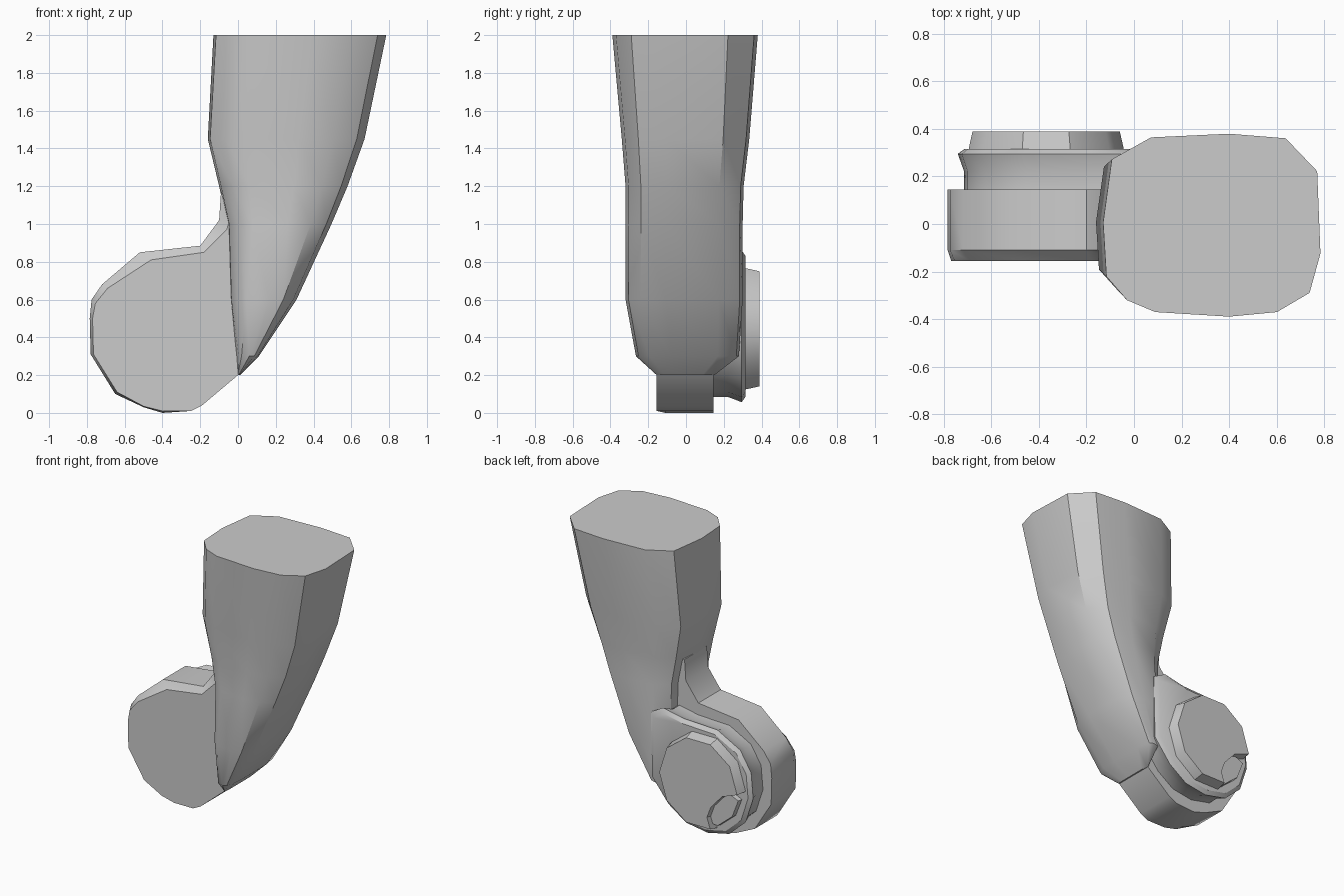
import bpy, bmesh, math

if "Cube" in bpy.data.objects:
    bpy.data.objects.remove(bpy.data.objects["Cube"])


def loft(name, rings, angle=35):
    """Skin equal-length closed rings and cap both ends."""
    bm = bmesh.new()
    rows = [[bm.verts.new(p) for p in r] for r in rings]
    n = len(rows[0])
    for a, b in zip(rows, rows[1:]):
        for i in range(n):
            j = (i + 1) % n
            bm.faces.new((a[i], a[j], b[j], b[i]))
    bm.faces.new(rows[0][::-1])
    bm.faces.new(rows[-1])
    bmesh.ops.recalc_face_normals(bm, faces=bm.faces[:])
    bmesh.ops.triangulate(bm, faces=[f for f in bm.faces if len(f.verts) > 4])
    mesh = bpy.data.meshes.new(name)
    bm.to_mesh(mesh)
    bm.free()
    ob = bpy.data.objects.new(name, mesh)
    bpy.context.collection.objects.link(ob)
    bpy.ops.object.select_all(action='DESELECT')
    ob.select_set(True)
    bpy.context.view_layer.objects.active = ob
    bpy.ops.object.shade_smooth_by_angle(angle=math.radians(angle))
    return ob


def layer(profile, y, s=1.0, c=(-0.38, 0.44)):
    """Place an x-z profile at depth y, scaled about the scroll centre."""
    return [(c[0] + (x - c[0]) * s, y, c[1] + (z - c[1]) * s) for x, z in profile]


# Curved arm: one rounded-rectangle outline scaled to each level
outline = [(-1, .03), (-.97, -.56), (-.78, -.82), (-.52, -.95), (.16, -1),
           (.6, -.95), (.9, -.74), (1, -.31), (.97, .59), (.68, .95),
           (.16, 1), (-.56, .96), (-.92, .72)]
levels = [  # z, left, right, front, back
    (2.00, -.13, .785, -.39, .38), (1.45, -.16, .67, -.34, .335),
    (1.20, -.10, .58, -.32, .305), (1.00, -.055, .495, -.32, .30),
    (0.60, -.04, .31, -.32, .30), (0.30, -.01, .11, -.265, .28),
    (0.20, -.005, .01, -.155, .15)]
loft("curved_arm", [[((a + b) / 2 + u * (b - a) / 2, (f + k) / 2 + v * (k - f) / 2, z)
                     for u, v in outline] for z, a, b, f, k in levels])

# Main scroll disc, flowing up a neck into the arm
disc = [(.02, 1.15), (-.09, 1.17), (-.10, 1.02), (-.20, .885), (-.52, .85), (-.72, .68),
        (-.775, .60), (-.785, .50), (-.78, .31), (-.65, .10), (-.50, .03),
        (-.40, .0), (-.25, .01), (-.19, .04), (0, .2), (.03, .25), (.08, .5), (.05, .9)]
front = [(.02, 1.06), (-.035, 1.05), (-.06, .97), (-.18, .85), (-.46, .81), (-.69, .66),
         (-.755, .58), (-.77, .50), (-.765, .31), (-.64, .11), (-.50, .035),
         (-.40, .01), (-.25, .01), (-.19, .04), (0, .2), (.03, .25), (.08, .5), (.05, .9)]
loft("scroll_disc", [layer(front, -.155), layer(disc, -.11), layer(disc, .145)])

# Second scroll turn with a waisted rim, joined to the arm
turn = [(.04, .78), (-.05, .83), (-.20, .80), (-.45, .79), (-.62, .70), (-.70, .57), (-.715, .40),
        (-.66, .23), (-.54, .12), (-.38, .085), (-.22, .11), (-.09, .20), (.03, .35)]
loft("scroll_turn", [layer(turn, .13), layer(turn, .22), layer(turn, .295, 1.08),
                     layer(turn, .315, 1.0)])

# End cap with a notch where the scroll curls inwards
angles = [180 - 36 * i for i in range(9)]
cap = [(-.37 + .31 * math.cos(math.radians(a)), .445 + .32 * math.sin(math.radians(a)))
       for a in angles]
cap += [(-.44, .22), (-.47, .30), (-.56, .40)]
loft("scroll_end", [layer(cap, .29, 1.07), layer(cap, .335, 1.04), layer(cap, .39)])

# Sloping lip inside the notch
lip = [(-.44, .32), (-.58, .42), (-.67, .38), (-.62, .25), (-.50, .15), (-.42, .16)]
loft("scroll_lip", [layer(lip, .29), layer(lip, .35, .97)])
